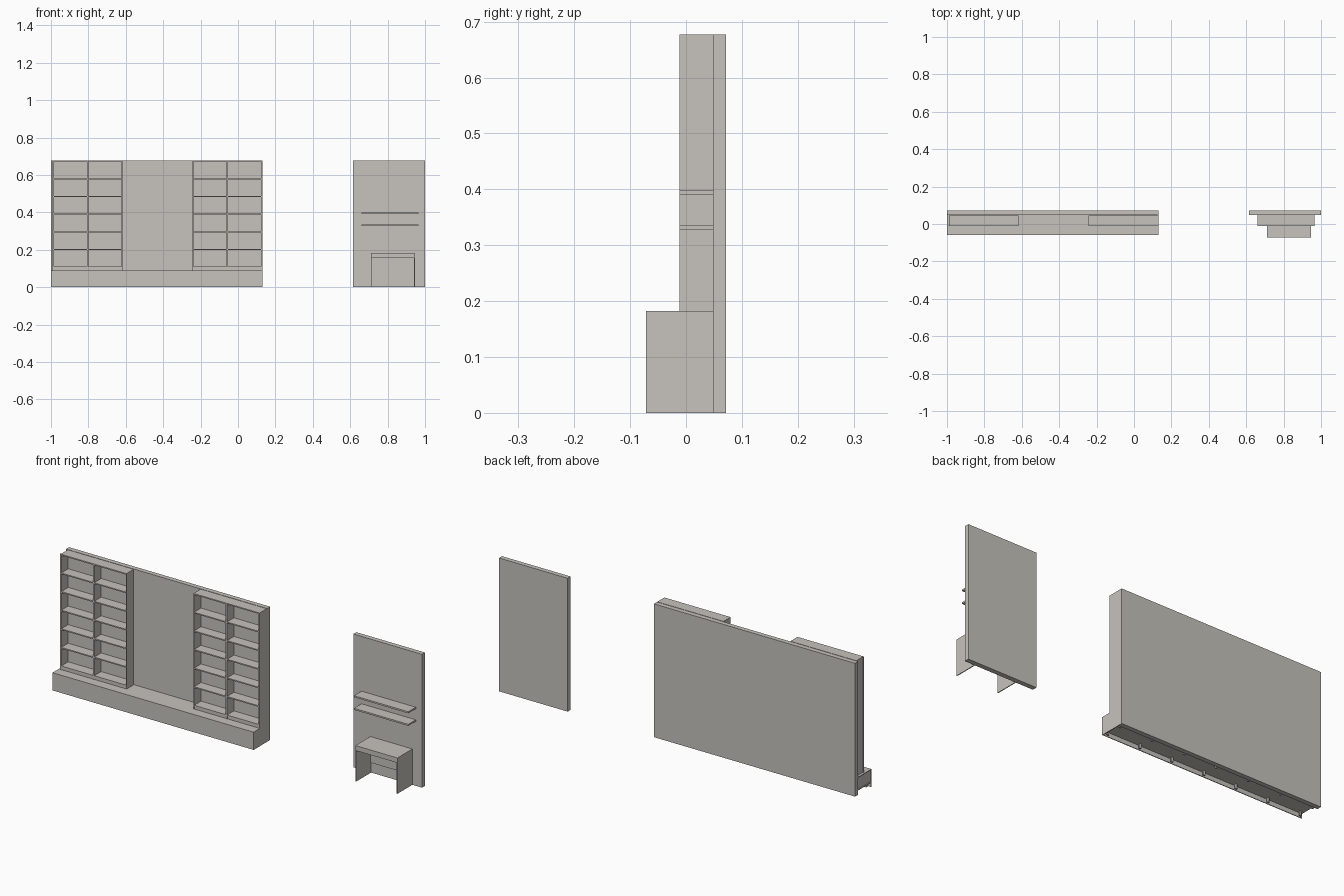
import bpy

if "Cube" in bpy.data.objects:
    bpy.data.objects.remove(bpy.data.objects["Cube"])

mat = bpy.data.materials.new("warm_grey")
mat.diffuse_color = (0.57, 0.545, 0.505, 1)
mat.use_nodes = True
mat.node_tree.nodes["Principled BSDF"].inputs["Base Color"].default_value = mat.diffuse_color


def box(name, x0, x1, y0, y1, z0, z1):
    """Axis-aligned box given by its limits."""
    v = [(x, y, z) for x in (x0, x1) for y in (y0, y1) for z in (z0, z1)]
    f = [(0, 1, 3, 2), (4, 6, 7, 5), (0, 4, 5, 1),
         (2, 3, 7, 6), (0, 2, 6, 4), (1, 5, 7, 3)]
    me = bpy.data.meshes.new(name)
    me.from_pydata(v, [], f)
    me.materials.append(mat)
    ob = bpy.data.objects.new(name, me)
    bpy.context.collection.objects.link(ob)
    return ob


H = 0.677             # overall height
YF, YW, YB = -0.012, 0.048, 0.072   # bookcase front, wall front, wall back
BASE = 0.09           # top of the low base
T = 0.004             # board thickness

# Large wall and the finishing panel on its right end
box("large_wall", -1.0, 0.126, YW, YB, 0, H)
box("end_panel_upper", 0.126, 0.13, YF, YB, BASE, H)
box("end_panel_lower", 0.126, 0.13, -0.06, YB, 0, BASE)

# Low base: carcass raised on feet, with a full-height front
box("base_front", -1.0, 0.126, -0.06, -0.056, 0, BASE)
box("base_top", -1.0, 0.126, -0.056, YW, BASE - T, BASE)
box("base_bottom", -1.0, 0.126, -0.056, YW, 0.022, 0.022 + T)
box("base_side", -0.996, -0.992, -0.056, YW, 0.026, BASE - T)
for i in range(7):
    x = -0.98 + i * 0.182
    for y in (-0.048, 0.034):
        box("base_foot", x - 0.005, x + 0.005, y, y + 0.008, 0, 0.022)


def bookcase(x0, x1):
    """One tall open cabinet with seven evenly spaced boards."""
    box("bookcase_left_side", x0, x0 + T, YF, 0.045, BASE, H)
    box("bookcase_right_side", x1 - T, x1, YF, 0.045, BASE, H)
    box("bookcase_back", x0 + T, x1 - T, 0.043, 0.045, BASE, H)
    for i in range(7):
        z = 0.104 + i * 0.0945
        box("bookcase_shelf", x0 + T, x1 - T, YF, 0.043, z, z + 0.006)
    box("bookcase_kick", x0 + T, x1 - T, YF + 0.002, YF + 0.005, BASE, 0.104)


for start in (-0.988, -0.242):
    for k in range(2):
        bookcase(start + k * 0.185, start + (k + 1) * 0.185)
box("left_filler", -0.992, -0.985, YF, YF + 0.004, BASE, H)

# Small wall with two floating shelves
box("small_wall", 0.614, 1.0, YW, YB, 0, H)
for z in (0.327, 0.391):
    box("floating_shelf", 0.66, 0.965, YF, YW, z, z + 0.008)

# Desk
DX0, DX1, DY = 0.71, 0.946, -0.072
box("desk_top", DX0, DX1, DY, YW, 0.178, 0.182)
for x in (DX0, DX1 - T):
    box("desk_side", x, x + T, DY, YW, 0, 0.178)
box("desk_apron", DX0 + T, DX1 - T, DY, DY + T, 0.157, 0.178)
box("desk_drawer_bottom", DX0 + T, DX1 - T, DY + T, YW, 0.157, 0.16)
box("desk_back_panel", DX0 + T, DX1 - T, 0.042, YW, 0.053, 0.157)
